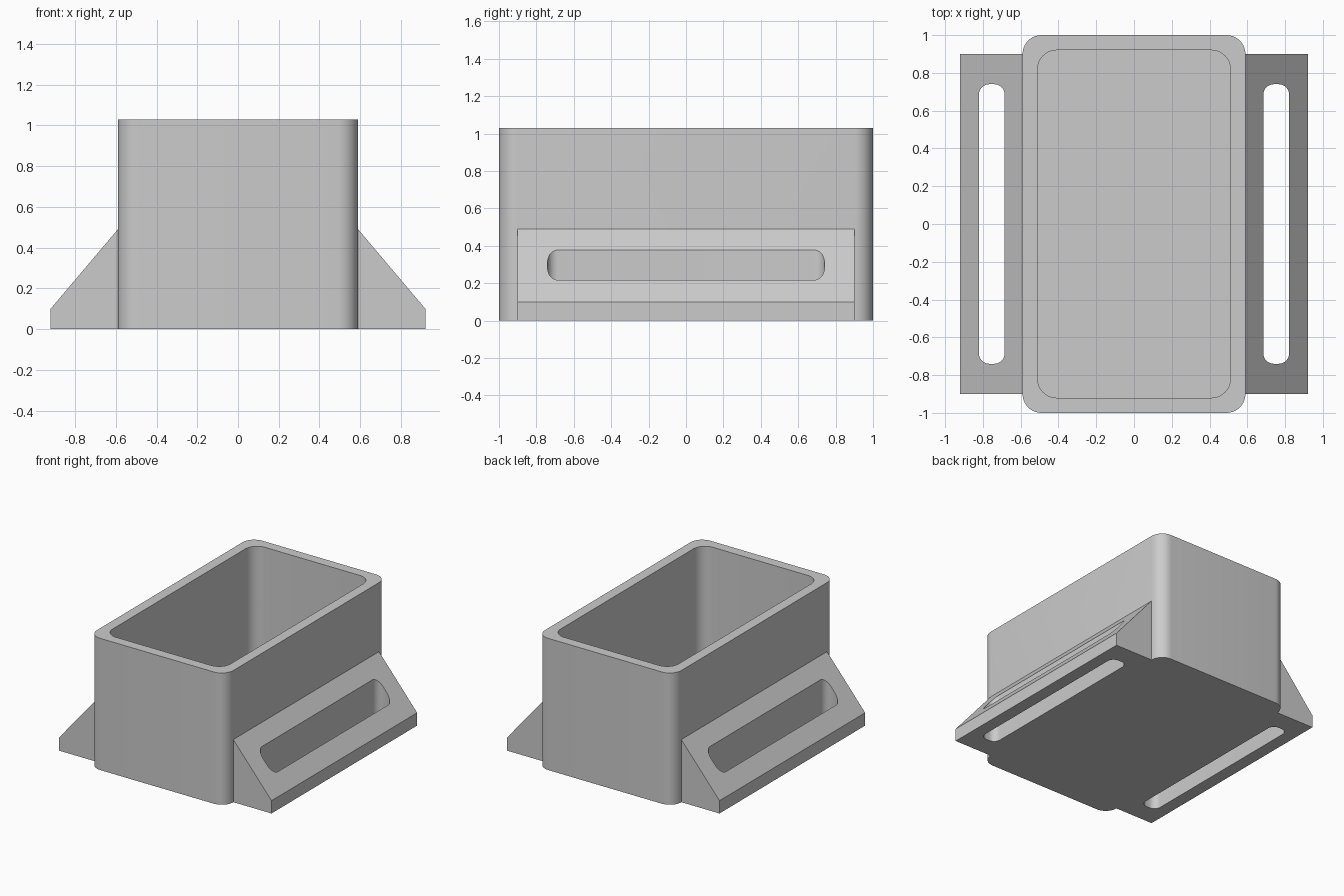
import bpy, bmesh, math

if "Cube" in bpy.data.objects:
    bpy.data.objects.remove(bpy.data.objects["Cube"])

grey = bpy.data.materials.new("plain grey")
grey.diffuse_color = (0.6, 0.6, 0.6, 1)
grey.use_nodes = True
grey.node_tree.nodes["Principled BSDF"].inputs["Base Color"].default_value = grey.diffuse_color


def prism(name, outline, axis, low, high):
    """Extrude a closed 2D outline along z, or along y for an xz outline."""
    def place(p, h):
        return (p[0], p[1], h) if axis == "z" else (p[0], h, p[1])
    bm = bmesh.new()
    a = [bm.verts.new(place(p, low)) for p in outline]
    b = [bm.verts.new(place(p, high)) for p in outline]
    bm.faces.new(a)
    bm.faces.new(b)
    n = len(outline)
    for i in range(n):
        j = (i + 1) % n
        bm.faces.new((a[i], a[j], b[j], b[i]))
    bmesh.ops.recalc_face_normals(bm, faces=bm.faces)
    mesh = bpy.data.meshes.new(name)
    bm.to_mesh(mesh)
    bm.free()
    mesh.materials.append(grey)
    ob = bpy.data.objects.new(name, mesh)
    bpy.context.collection.objects.link(ob)
    return ob


def rounded_rect(hx, hy, r, cx=0, steps=10):
    pts = []
    for k, (sx, sy) in enumerate([(1, 1), (-1, 1), (-1, -1), (1, -1)]):
        for i in range(steps + 1):
            t = math.pi / 2 * (k + i / steps)
            pts.append((cx + sx * (hx - r) + r * math.cos(t),
                        sy * (hy - r) + r * math.sin(t)))
    return pts


def combine(target, tool, operation):
    bpy.context.view_layer.objects.active = target
    mod = target.modifiers.new(operation, "BOOLEAN")
    mod.operation, mod.object, mod.solver = operation, tool, "EXACT"
    bpy.ops.object.modifier_apply(modifier=mod.name)
    bpy.data.objects.remove(tool)


# Open bin with rounded corners
bin_body = prism("bin_body", rounded_rect(0.59, 1.0, 0.1), "z", 0, 1.03)

# Sloped side flanges, each with a strap slot
for s in (-1, 1):
    profile = [(s * 0.55, 0), (s * 0.92, 0), (s * 0.92, 0.1),
               (s * 0.59, 0.49), (s * 0.55, 0.49)]
    combine(bin_body, prism("side_flange", profile, "y", -0.9, 0.9), "UNION")
    slot = rounded_rect(0.068, 0.74, 0.055, s * 0.753)
    combine(bin_body, prism("slot_cutter", slot, "z", -0.2, 0.8), "DIFFERENCE")

# Inner cavity
cavity = prism("cavity_cutter", rounded_rect(0.51, 0.92, 0.1), "z", 0.08, 1.3)
combine(bin_body, cavity, "DIFFERENCE")

# Smooth corners, sharp edges
bpy.ops.object.select_all(action="DESELECT")
bin_body.select_set(True)
bpy.context.view_layer.objects.active = bin_body
bpy.ops.object.shade_smooth_by_angle(angle=math.radians(30))
